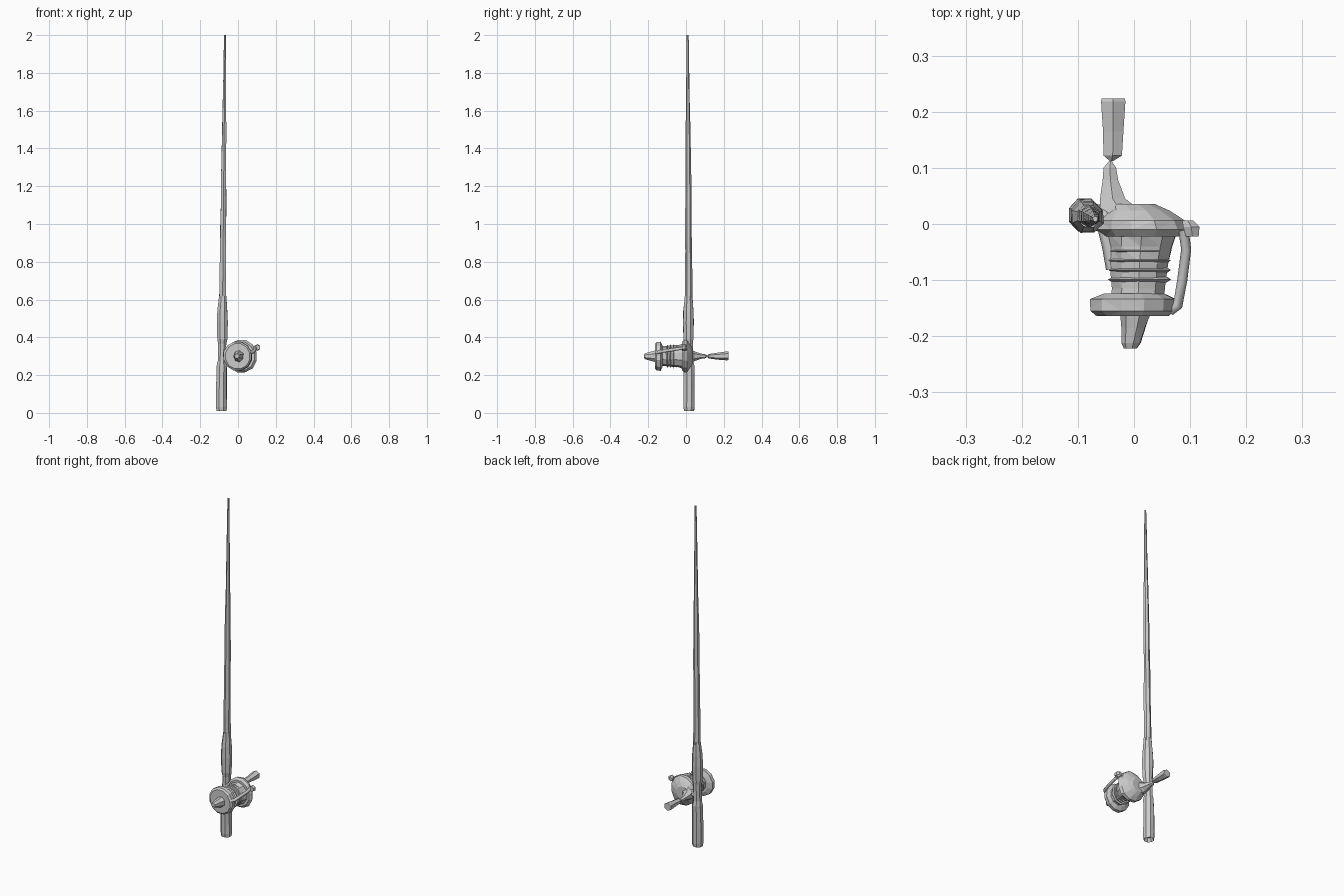
import bpy, bmesh, math, random
from mathutils import Vector

random.seed(4)


def loft(name, stations, sides=8, axis='Z', jitter=0.0, twist=0.0):
    """Skin rings along Z or Y. Station: (along, centre_a, centre_b, radius_a, radius_b)."""
    bm = bmesh.new()
    rings = []
    for d, ca, cb, ra, rb in stations:
        ring = []
        for i in range(sides):
            t = 2 * math.pi * (i + 0.5) / sides + twist
            k = 1 + random.uniform(-jitter, jitter)
            a, b = ca + ra * k * math.cos(t), cb + rb * k * math.sin(t)
            ring.append(bm.verts.new((a, b, d) if axis == 'Z' else (a, d, b)))
        rings.append(ring)
    for r0, r1 in zip(rings, rings[1:]):
        for i in range(sides):
            j = (i + 1) % sides
            bm.faces.new((r0[i], r0[j], r1[j], r1[i]))
    bm.faces.new(rings[0])
    bm.faces.new(rings[-1])
    bmesh.ops.recalc_face_normals(bm, faces=bm.faces)
    # uneven rings are triangulated for a faceted, hand-cut look
    if jitter:
        bmesh.ops.triangulate(bm, faces=bm.faces)
    me = bpy.data.meshes.new(name)
    bm.to_mesh(me)
    bm.free()
    ob = bpy.data.objects.new(name, me)
    bpy.context.collection.objects.link(ob)
    return ob


def tube(name, points, radius):
    """Thin bent bar through the given points."""
    cu = bpy.data.curves.new(name, 'CURVE')
    cu.dimensions = '3D'
    cu.bevel_depth = radius
    cu.bevel_resolution = 1
    cu.use_fill_caps = True
    sp = cu.splines.new('POLY')
    sp.points.add(len(points) - 1)
    for p, co in zip(sp.points, points):
        p.co = (*co, 1)
    ob = bpy.data.objects.new(name, cu)
    bpy.context.collection.objects.link(ob)
    return ob


# Rod: butt grip, reel seat, fore grip and tapering blank
loft("rod_butt_grip", [
    (0.03, -0.088, 0.016, 0.018, 0.018),
    (0.01, -0.088, 0.016, 0.029, 0.029),
    (0.03, -0.088, 0.016, 0.031, 0.031),
    (0.14, -0.088, 0.016, 0.030, 0.031),
    (0.25, -0.086, 0.016, 0.028, 0.030),
    (0.28, -0.086, 0.015, 0.022, 0.024)], 8, jitter=0.04)
loft("reel_seat", [
    (0.27, -0.086, 0.015, 0.023, 0.025),
    (0.38, -0.083, 0.014, 0.023, 0.025)], 8)
loft("fore_grip", [
    (0.36, -0.083, 0.014, 0.022, 0.024),
    (0.39, -0.083, 0.013, 0.028, 0.028),
    (0.48, -0.083, 0.013, 0.031, 0.030),
    (0.54, -0.083, 0.013, 0.029, 0.029),
    (0.62, -0.081, 0.014, 0.021, 0.021)], 8, jitter=0.04)
blank = []
for n in range(12):
    f = n / 11
    z = 0.60 + 1.40 * f
    r = 0.020 - 0.015 * f ** 1.4
    blank.append((z, -0.080 + 0.011 * f + random.uniform(-.002, .002) * (1 - f),
                  0.015 - 0.006 * f, r, r))
loft("rod_blank", blank, 6, jitter=0.09)

# Reel: lathed about the front-to-back axis
Z = 0.30
loft("reel_body_plate", [
    (-0.022, 0.018, Z, 0.070, 0.076),
    (-0.010, 0.018, Z, 0.085, 0.088),
    (0.006, 0.015, Z, 0.080, 0.086),
    (0.024, 0.008, Z, 0.056, 0.062),
    (0.036, -0.005, Z, 0.042, 0.040)], 12, 'Y', 0.03)
loft("spool_core", [
    (-0.145, 0.006, Z, 0.050, 0.052),
    (-0.115, 0.008, Z, 0.050, 0.052),
    (-0.070, 0.010, Z, 0.055, 0.057),
    (-0.040, 0.012, Z, 0.058, 0.060),
    (-0.015, 0.014, Z, 0.064, 0.066)], 10, 'Y', 0.03)
loft("spool_front_flange", [
    (-0.164, -0.002, Z, 0.066, 0.068),
    (-0.155, -0.002, Z, 0.077, 0.078),
    (-0.134, -0.002, Z, 0.078, 0.079),
    (-0.124, 0.000, Z, 0.055, 0.057)], 12, 'Y', 0.02)
loft("drag_knob", [
    (-0.222, -0.006, Z, 0.012, 0.012),
    (-0.212, -0.005, Z, 0.018, 0.018),
    (-0.185, 0.000, Z, 0.022, 0.024),
    (-0.160, 0.004, Z, 0.028, 0.032)], 7, 'Y', 0.05)

# Wound line ridges on the spool
for n in range(4):
    y = -0.048 - 0.017 * n
    loft("line_wrap_%d" % (n + 1), [
        (y - 0.005, 0.010, Z, 0.050, 0.050),
        (y, 0.010, Z, 0.058, 0.063),
        (y + 0.005, 0.010, Z, 0.050, 0.050)], 10, 'Y', 0.03)

# Bail arm with its pivot knob
tube("bail_arm", [(0.088, -0.010, 0.345), (0.093, -0.045, 0.338),
                  (0.086, -0.100, 0.330), (0.078, -0.145, 0.322),
                  (0.064, -0.155, 0.318)], 0.009)
loft("bail_pivot_knob", [
    (-0.022, 0.104, 0.346, 0.013, 0.014),
    (-0.005, 0.102, 0.346, 0.017, 0.018),
    (0.006, 0.096, 0.346, 0.011, 0.012)], 6, 'Y')

# Foot joining the reel to the rod, with its side strut
tube("reel_foot", [(-0.085, 0.013, 0.31), (-0.030, 0.008, 0.305)], 0.024)
tube("side_strut", [(-0.055, 0.000, 0.31), (-0.045, -0.040, 0.31),
                    (-0.038, -0.080, 0.31)], 0.012)

# Crank stem and grip behind the reel
loft("crank_stem", [
    (0.020, -0.022, Z, 0.045, 0.042),
    (0.045, -0.038, Z, 0.026, 0.026),
    (0.078, -0.042, Z, 0.016, 0.014),
    (0.100, -0.043, Z, 0.013, 0.011),
    (0.112, -0.042, Z, 0.003, 0.004)], 6, 'Y')
loft("crank_grip", [
    (0.112, -0.040, Z, 0.003, 0.004),
    (0.122, -0.038, Z, 0.019, 0.012),
    (0.165, -0.037, Z, 0.021, 0.018),
    (0.218, -0.037, Z + 0.002, 0.025, 0.024),
    (0.224, -0.037, Z + 0.002, 0.024, 0.022)], 6, 'Y')
